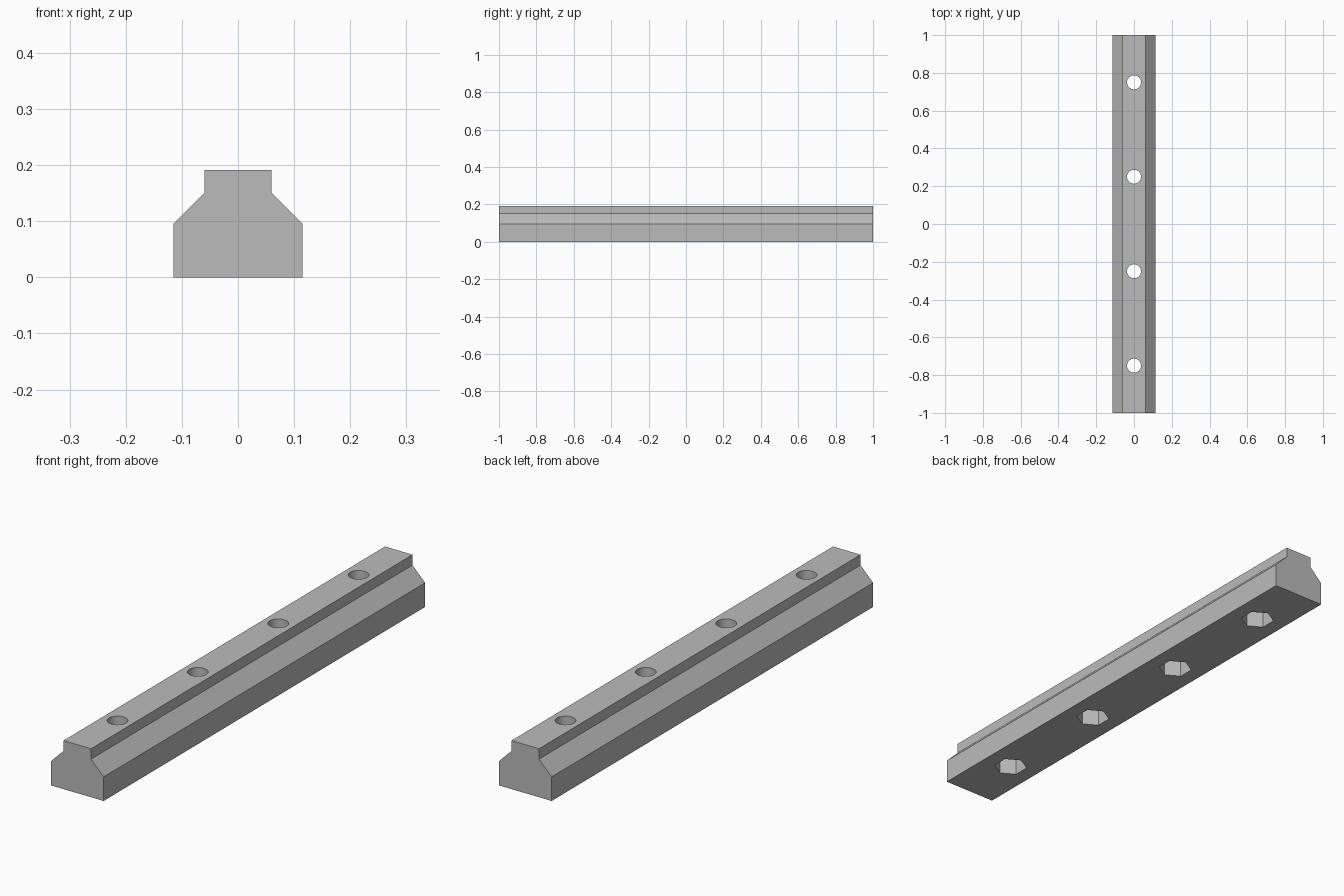
import bpy, bmesh, math
from mathutils import Matrix

if "Cube" in bpy.data.objects:
    bpy.data.objects.remove(bpy.data.objects["Cube"], do_unlink=True)

HALF_LENGTH = 1.0
HOLE_POSITIONS = (-0.75, -0.25, 0.25, 0.75)

steel = bpy.data.materials.new("Plain grey")
steel.use_nodes = True
grey = (0.5, 0.5, 0.5, 1)
steel.diffuse_color = grey
steel.node_tree.nodes["Principled BSDF"].inputs["Base Color"].default_value = grey


def make_object(name, bm):
    bmesh.ops.recalc_face_normals(bm, faces=bm.faces)
    mesh = bpy.data.meshes.new(name)
    bm.to_mesh(mesh)
    bm.free()
    mesh.materials.append(steel)
    obj = bpy.data.objects.new(name, mesh)
    bpy.context.collection.objects.link(obj)
    return obj


def cutter_row(name, sides, radius, bottom, top):
    """One upright prism per hole position, first corner towards y."""
    bm = bmesh.new()
    for y in HOLE_POSITIONS:
        place = Matrix.Translation((0, y, (bottom + top) / 2)) @ Matrix.Rotation(math.pi / 2, 4, "Z")
        made = bmesh.ops.create_cone(bm, cap_ends=True, segments=sides, radius1=radius,
                                     radius2=radius, depth=top - bottom)
        # corners pointing along the bar
        start = max(made["verts"], key=lambda v: v.co.x).co
        turn = Matrix.Rotation(-math.atan2(start.y, start.x), 4, "Z")
        bmesh.ops.transform(bm, matrix=place @ turn, verts=made["verts"])
    obj = make_object(name, bm)
    obj.hide_render = True
    return obj


# Stepped bar: half profile mirrored, then extruded along y
half = [(0.115, 0), (0.115, 0.095), (0.06, 0.15), (0.06, 0.191)]
profile = half + [(-x, z) for x, z in reversed(half)]
bm = bmesh.new()
end = bm.faces.new([bm.verts.new((x, -HALF_LENGTH, z)) for x, z in profile])
swept = bmesh.ops.extrude_face_region(bm, geom=[end], use_keep_orig=True)
bmesh.ops.translate(bm, vec=(0, 2 * HALF_LENGTH, 0),
                    verts=[v for v in swept["geom"] if isinstance(v, bmesh.types.BMVert)])
bar = make_object("slot_bar", bm)

# Hexagonal nut pockets from below, then round bolt holes right through
cutters = [cutter_row("nut_pocket_cutter", 6, 0.0635, -0.1, 0.1),
           cutter_row("bolt_hole_cutter", 48, 0.037, -0.1, 0.3)]
bpy.context.view_layer.objects.active = bar
bar.select_set(True)
for cutter in cutters:
    cut = bar.modifiers.new(cutter.name, "BOOLEAN")
    cut.operation = "DIFFERENCE"
    cut.solver = "EXACT"
    cut.object = cutter
    bpy.ops.object.modifier_apply(modifier=cut.name)
for cutter in cutters:
    bpy.data.objects.remove(cutter, do_unlink=True)

bpy.ops.object.shade_smooth_by_angle(angle=math.radians(30))
